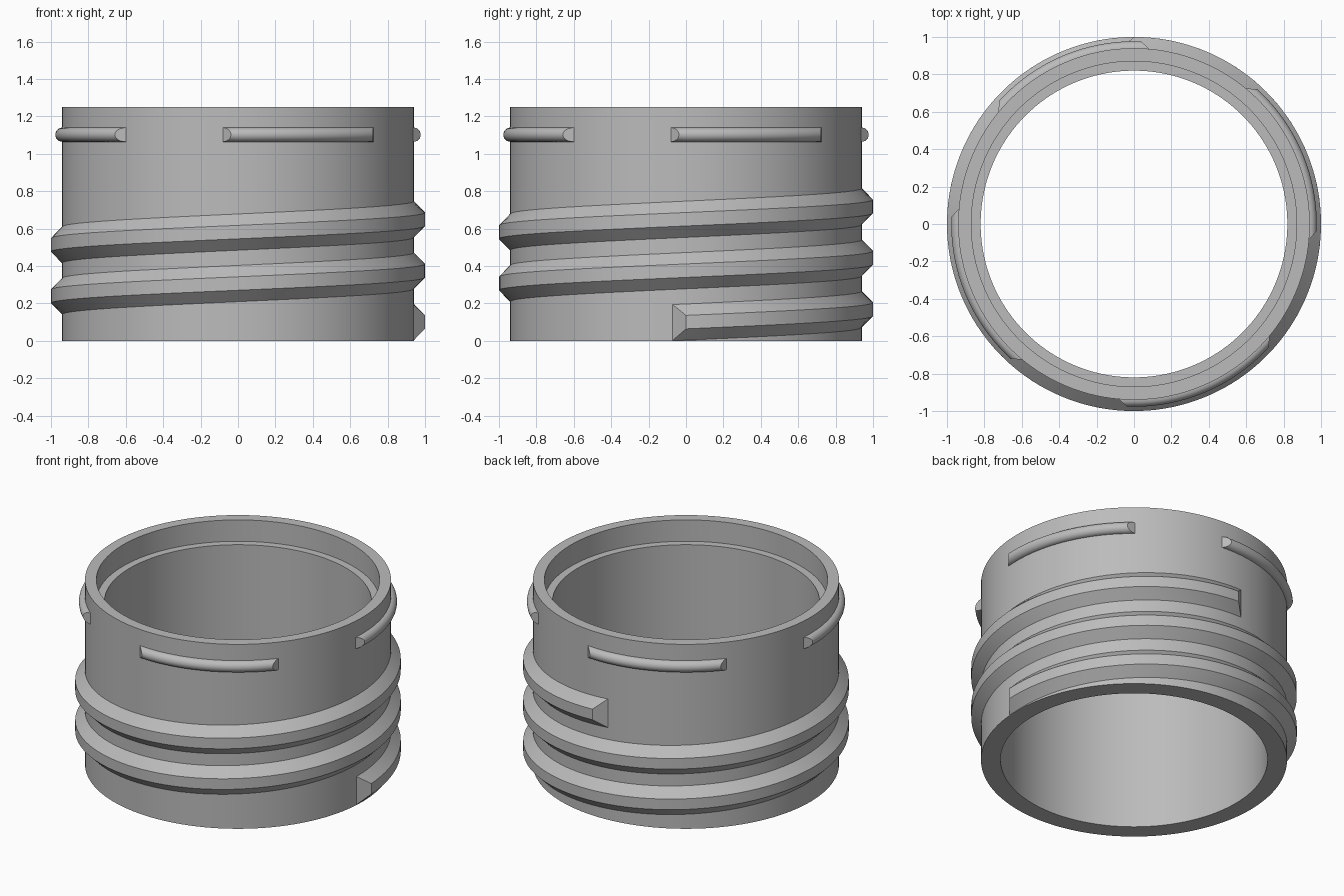
import bpy
import bmesh
from math import sin, cos, pi, radians

if "Cube" in bpy.data.objects:
    bpy.data.objects.remove(bpy.data.objects["Cube"])

# Dimensions
HEIGHT = 1.25
WALL_R = 0.94
BORE_R = 0.82
LIP_R = 0.87
LIP_Z = 1.105
PITCH = 0.275

grey = bpy.data.materials.new("plain grey")
grey.use_nodes = True
colour = (0.5, 0.5, 0.5, 1)
grey.diffuse_color = colour
grey.node_tree.nodes["Principled BSDF"].inputs["Base Color"].default_value = colour


def sweep(name, profile, start, end, steps, rise=0, closed=False):
    """Turn a loop of (radius, z, end slant in degrees) around z, rising per turn."""
    bm = bmesh.new()
    rings = []
    for i in range(steps if closed else steps + 1):
        t = i / steps
        ring = []
        for r, z, slant in profile:
            angle = (start + slant) * (1 - t) + (end - slant) * t
            a = radians(angle)
            height = max(0, z + rise * angle / 360)
            ring.append(bm.verts.new((r * cos(a), r * sin(a), height)))
        rings.append(ring)
    n = len(profile)
    pairs = list(zip(rings, rings[1:]))
    if closed:
        pairs.append((rings[-1], rings[0]))
    else:
        bm.faces.new(rings[0])
        bm.faces.new(rings[-1])
    for a, b in pairs:
        for k in range(n):
            m = (k + 1) % n
            bm.faces.new((a[k], a[m], b[m], b[k]))
    bmesh.ops.recalc_face_normals(bm, faces=bm.faces)
    mesh = bpy.data.meshes.new(name)
    bm.to_mesh(mesh)
    bm.free()
    mesh.materials.append(grey)
    obj = bpy.data.objects.new(name, mesh)
    bpy.context.collection.objects.link(obj)
    bpy.ops.object.select_all(action="DESELECT")
    obj.select_set(True)
    bpy.context.view_layer.objects.active = obj
    bpy.ops.object.shade_smooth_by_angle(angle=radians(30))
    return obj


# Tube wall with a stepped lip inside the top
wall = [(WALL_R, 0), (WALL_R, HEIGHT), (LIP_R, HEIGHT),
        (LIP_R, LIP_Z), (BORE_R, LIP_Z), (BORE_R, 0)]
sweep("neck_wall", [(r, z, 0) for r, z in wall], 0, 360, 144, closed=True)

# Screw thread, two and a quarter turns, with slanted ends
mid, root, crest = 0.1, 0.099, 0.036
thread = [(WALL_R - 0.002, mid - root, 0), (1, mid - crest, 4.5),
          (1, mid + crest, 4.5), (WALL_R - 0.002, mid + root, 0)]
sweep("screw_thread", thread, -4.5, 814.5, 328, rise=PITCH)

# Four half-round snap ribs near the top
RIB_R = 0.038
rib = []
for i in range(13):
    a = -pi / 2 + pi * i / 12
    rib.append((WALL_R - 0.001 + RIB_R * cos(a), 1.102 + RIB_R * sin(a), 2.8 * cos(a)))
for q in range(4):
    sweep(f"snap_rib_{q + 1}", rib, -95 + 90 * q, -39.6 + 90 * q, 24)
